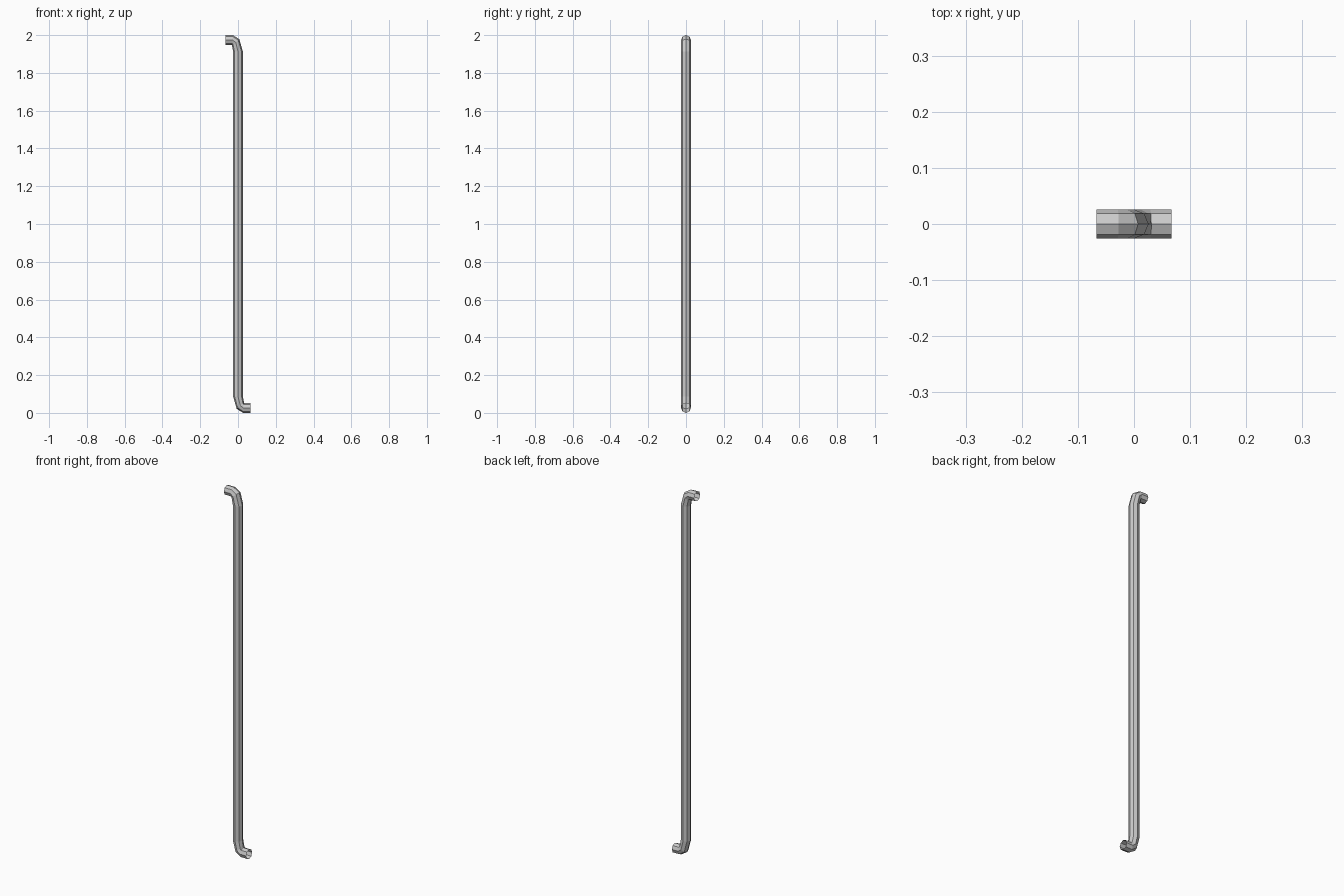
import bpy, bmesh, math
from mathutils import Vector

if "Cube" in bpy.data.objects:
    bpy.data.objects.remove(bpy.data.objects["Cube"])

R, SIDES = 0.026, 8

# Rings of the upper half: centre x, centre z, tilt of the pipe direction (0 = up, 90 = towards -x)
upper = [(0.0, 1.912, 0), (-0.012, 1.961, 42), (-0.029, 1.974, 86), (-0.067, 1.974, 90)]
# The lower half is the upper one turned half a revolution about y
lower = [(-x, 2 - z, t) for x, z, t in reversed(upper)]

bm = bmesh.new()
rings = []
for x, z, tilt in lower + upper:
    t = math.radians(tilt)
    across = Vector((math.cos(t), 0, math.sin(t)))
    ring = []
    for i in range(SIDES):
        a = 2 * math.pi * i / SIDES
        ring.append(bm.verts.new(Vector((x, 0, z)) + across * R * math.cos(a)
                                 + Vector((0, R * math.sin(a), 0))))
    rings.append(ring)

# Open-ended tube skin
for a, b in zip(rings, rings[1:]):
    for i in range(SIDES):
        j = (i + 1) % SIDES
        bm.faces.new((a[i], a[j], b[j], b[i]))
bmesh.ops.recalc_face_normals(bm, faces=bm.faces)

mesh = bpy.data.meshes.new("bent_pipe")
bm.to_mesh(mesh)
bm.free()
bpy.context.collection.objects.link(bpy.data.objects.new("bent_pipe", mesh))
